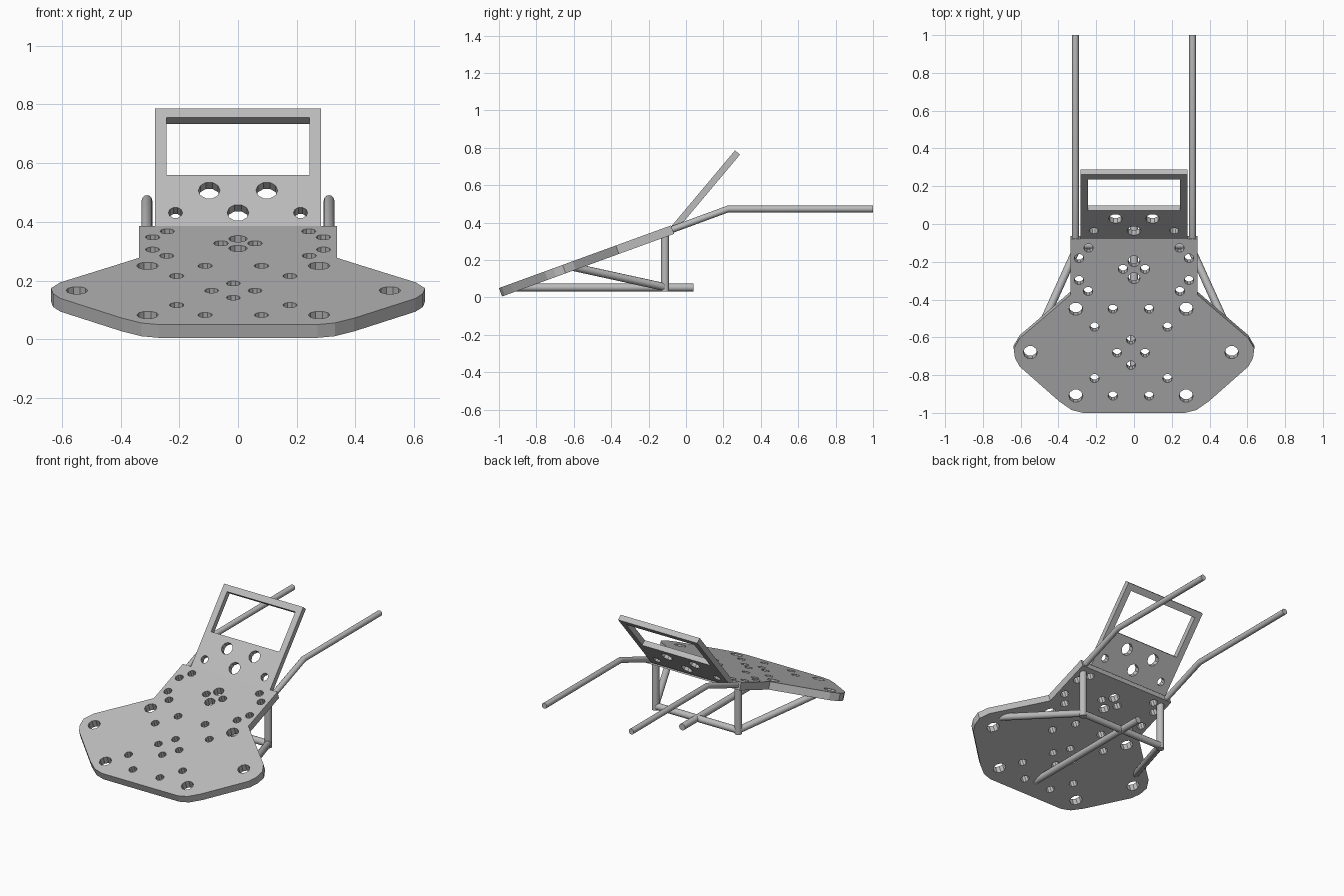
import bpy, math
from mathutils import Vector

if "Cube" in bpy.data.objects:
    bpy.data.objects.remove(bpy.data.objects["Cube"])

grey = bpy.data.materials.new("steel grey")
grey.diffuse_color = (0.5, 0.5, 0.5, 1)
grey.use_nodes = True
grey.node_tree.nodes["Principled BSDF"].inputs["Base Color"].default_value = grey.diffuse_color


def to_mesh(name, curve):
    """Turn a curve into a mesh object of the same shape."""
    tmp = bpy.data.objects.new("tmp", curve)
    bpy.context.scene.collection.objects.link(tmp)
    bpy.context.view_layer.update()
    deps = bpy.context.evaluated_depsgraph_get()
    mesh = bpy.data.meshes.new_from_object(tmp.evaluated_get(deps))
    bpy.data.objects.remove(tmp)
    mesh.materials.clear()
    mesh.materials.append(grey)
    ob = bpy.data.objects.new(name, mesh)
    bpy.context.scene.collection.objects.link(ob)
    return ob


def add_spline(curve, pts, cyclic):
    s = curve.splines.new('POLY')
    s.points.add(len(pts) - 1)
    for p, c in zip(s.points, pts):
        p.co = (*c, 1)
    s.use_cyclic_u = cyclic


def plate(name, loops, thick, origin, angle):
    """Filled outline with holes; origin lies on the front face at local v = 0."""
    cu = bpy.data.curves.new(name, 'CURVE')
    cu.dimensions = '2D'
    cu.fill_mode = 'BOTH'
    cu.extrude = thick / 2
    for loop in loops:
        add_spline(cu, [(x, v, 0) for x, v in loop], True)
    ob = to_mesh(name, cu)
    n = Vector((0, -math.sin(angle), math.cos(angle)))
    ob.location = Vector(origin) - n * thick / 2
    ob.rotation_euler.x = angle
    ob.data.shade_flat()
    return ob


def ring(x, v, r, n=10):
    return [(x + r * math.cos(2 * math.pi * i / n), v + r * math.sin(2 * math.pi * i / n))
            for i in range(n)]


def tube(name, pts, r):
    cu = bpy.data.curves.new(name, 'CURVE')
    cu.dimensions = '3D'
    cu.bevel_depth = r
    cu.bevel_resolution = 4
    cu.use_fill_caps = True
    add_spline(cu, pts, False)
    ob = to_mesh(name, cu)
    bpy.ops.object.select_all(action='DESELECT')
    ob.select_set(True)
    bpy.context.view_layer.objects.active = ob
    bpy.ops.object.shade_smooth_by_angle(angle=math.radians(40))
    return ob


# sloping base plate: outline and holes given as seen from the top
A = math.radians(20)
down = lambda y: (y + 1) / math.cos(A)
half = [(0.27, -1), (0.33, -0.985), (0.395, -0.94), (0.605, -0.755), (0.63, -0.71),
        (0.637, -0.66), (0.605, -0.605), (0.4, -0.43), (0.337, -0.375), (0.337, -0.08)]
outline = half + [(-x, y) for x, y in reversed(half)]
loops = [[(x, down(y)) for x, y in outline]]
# mirrored hole pattern on the wide part, slightly off centre: offset, y, radius
OFF = -0.016
for dx, y, r in [(0.292, -0.45, 0.037), (0.292, -0.91, 0.037), (0.533, -0.68, 0.037),
                 (0.096, -0.45, 0.025), (0.096, -0.91, 0.025), (0.193, -0.545, 0.025),
                 (0.193, -0.817, 0.025), (0.074, -0.682, 0.024)]:
    loops += [ring(OFF + s * dx, down(y), r) for s in (-1, 1)]
loops += [ring(OFF, down(y), 0.024) for y in (-0.614, -0.748)]
# holes on the narrow upper part
for dx, y in [(0.241, -0.127), (0.291, -0.182), (0.291, -0.298), (0.243, -0.356), (0.058, -0.239)]:
    loops += [ring(s * dx, down(y), 0.025) for s in (-1, 1)]
loops += [ring(0, down(y), 0.032) for y in (-0.197, -0.287)]
plate("base_plate", loops, 0.048, (0, -1, 0.05), A)

# back rest with window and holes: heights as seen from the front
B, L = math.radians(50), 0.53
up = lambda z: L - (0.786 - z) / math.sin(B)
rect = lambda w, a, b: [(-w, a), (w, a), (w, b), (-w, b)]
loops = [rect(0.282, 0, L), rect(0.243, up(0.56), up(0.755))]
for x, z, r in [(0.098, 0.507, 0.037), (0.213, 0.431, 0.024)]:
    loops += [ring(s * x, up(z), r) for s in (-1, 1)]
loops.append(ring(0, up(0.431), 0.037))
plate("back_rest", loops, 0.035, (0, 0.262 - L * math.cos(B), 0.786 - L * math.sin(B)), B)

# side tubes, mirrored
for s, side in ((-1, "left"), (1, "right")):
    tube("handle_" + side, [(s * 0.31, -0.12, 0.346), (s * 0.31, 0.225, 0.473), (s * 0.31, 1, 0.473)], 0.018)
    tube("post_" + side, [(s * 0.295, -0.112, 0.032), (s * 0.295, -0.112, 0.35)], 0.022)
    tube("brace_" + side, [(s * 0.295, -0.112, 0.055), (s * 0.525, -0.62, 0.166)], 0.021)

# bottom tubes
tube("cross_bar", [(-0.295, -0.112, 0.053), (0.295, -0.112, 0.053)], 0.021)
tube("centre_tube", [(0, -0.93, 0.053), (0, 0.04, 0.053)], 0.021)
